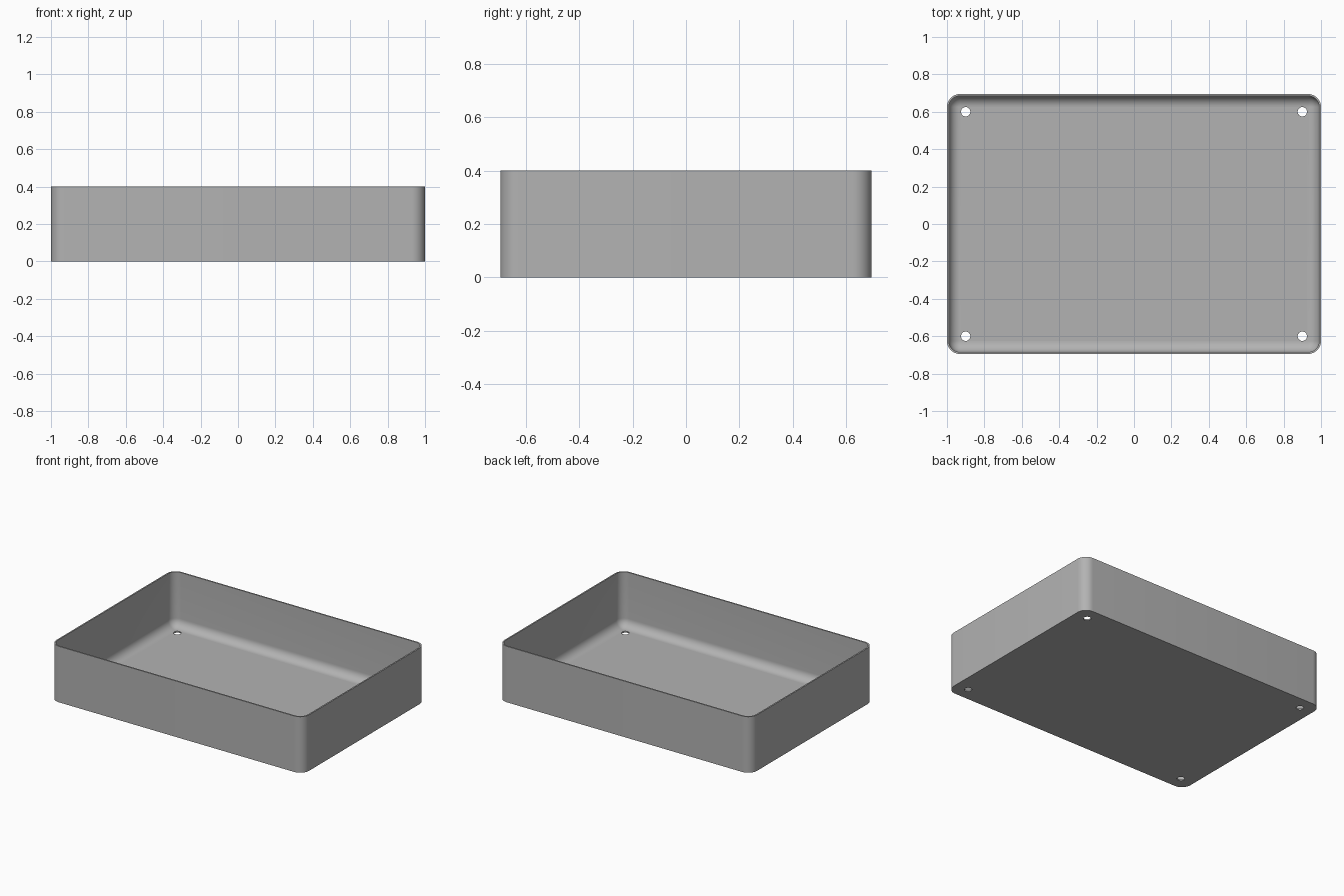
import bpy
import bmesh
import math

cube = bpy.data.objects.get("Cube")
if cube:
    bpy.data.objects.remove(cube, do_unlink=True)

HALF_X, HALF_Y, HEIGHT = 1.0, 0.695, 0.4
CORNER, WALL = 0.07, 0.01
FILLET = CORNER - WALL
STEPS = 10

grey = bpy.data.materials.new("plain grey")
grey.use_nodes = True
colour = (0.45, 0.45, 0.45, 1)
grey.diffuse_color = colour
grey.node_tree.nodes["Principled BSDF"].inputs["Base Color"].default_value = colour


def ring(bm, inset, z):
    """Rounded rectangle of vertices, shrunk inward by inset."""
    r = CORNER - inset
    verts = []
    for k, (sx, sy) in enumerate(((1, 1), (-1, 1), (-1, -1), (1, -1))):
        for i in range(STEPS + 1):
            a = (k + i / STEPS) * math.pi / 2
            verts.append(bm.verts.new((sx * (HALF_X - CORNER) + r * math.cos(a),
                                       sy * (HALF_Y - CORNER) + r * math.sin(a), z)))
    return verts


# Tray shell: outside wall, rim, inside wall, filleted floor
sections = [(0, 0), (0, HEIGHT), (WALL, HEIGHT)]
for i in range(STEPS + 1):
    a = i / STEPS * math.pi / 2
    sections.append((WALL + FILLET * (1 - math.cos(a)),
                     WALL + FILLET * (1 - math.sin(a))))

bm = bmesh.new()
rings = [ring(bm, inset, z) for inset, z in sections]
count = len(rings[0])
for low, high in zip(rings, rings[1:]):
    for i in range(count):
        j = (i + 1) % count
        bm.faces.new((low[i], low[j], high[j], high[i]))
bm.faces.new(rings[0][::-1])
bm.faces.new(rings[-1])
bmesh.ops.remove_doubles(bm, verts=bm.verts, dist=0.0001)
bmesh.ops.recalc_face_normals(bm, faces=bm.faces)
mesh = bpy.data.meshes.new("tray")
bm.to_mesh(mesh)
bm.free()
mesh.materials.append(grey)
tray = bpy.data.objects.new("tray", mesh)
bpy.context.collection.objects.link(tray)

# Drain holes through the floor at each corner
bpy.context.view_layer.objects.active = tray
for sx in (-1, 1):
    for sy in (-1, 1):
        bpy.ops.mesh.primitive_cylinder_add(vertices=32, radius=0.025, depth=0.1,
                                            location=(sx * 0.9, sy * 0.6, 0))
        cutter = bpy.context.object
        cutter.name = "hole_cutter"
        cutter.hide_render = True
        cutter.data.materials.append(grey)
        cut = tray.modifiers.new("hole", "BOOLEAN")
        cut.operation = "DIFFERENCE"
        cut.solver = "EXACT"
        cut.object = cutter
        bpy.context.view_layer.objects.active = tray
        bpy.ops.object.modifier_apply(modifier=cut.name)
        bpy.data.objects.remove(cutter, do_unlink=True)

# Smooth rounded corners, crisp rim and base
bpy.ops.object.select_all(action="DESELECT")
tray.select_set(True)
bpy.context.view_layer.objects.active = tray
bpy.ops.object.shade_smooth_by_angle(angle=math.radians(30))
